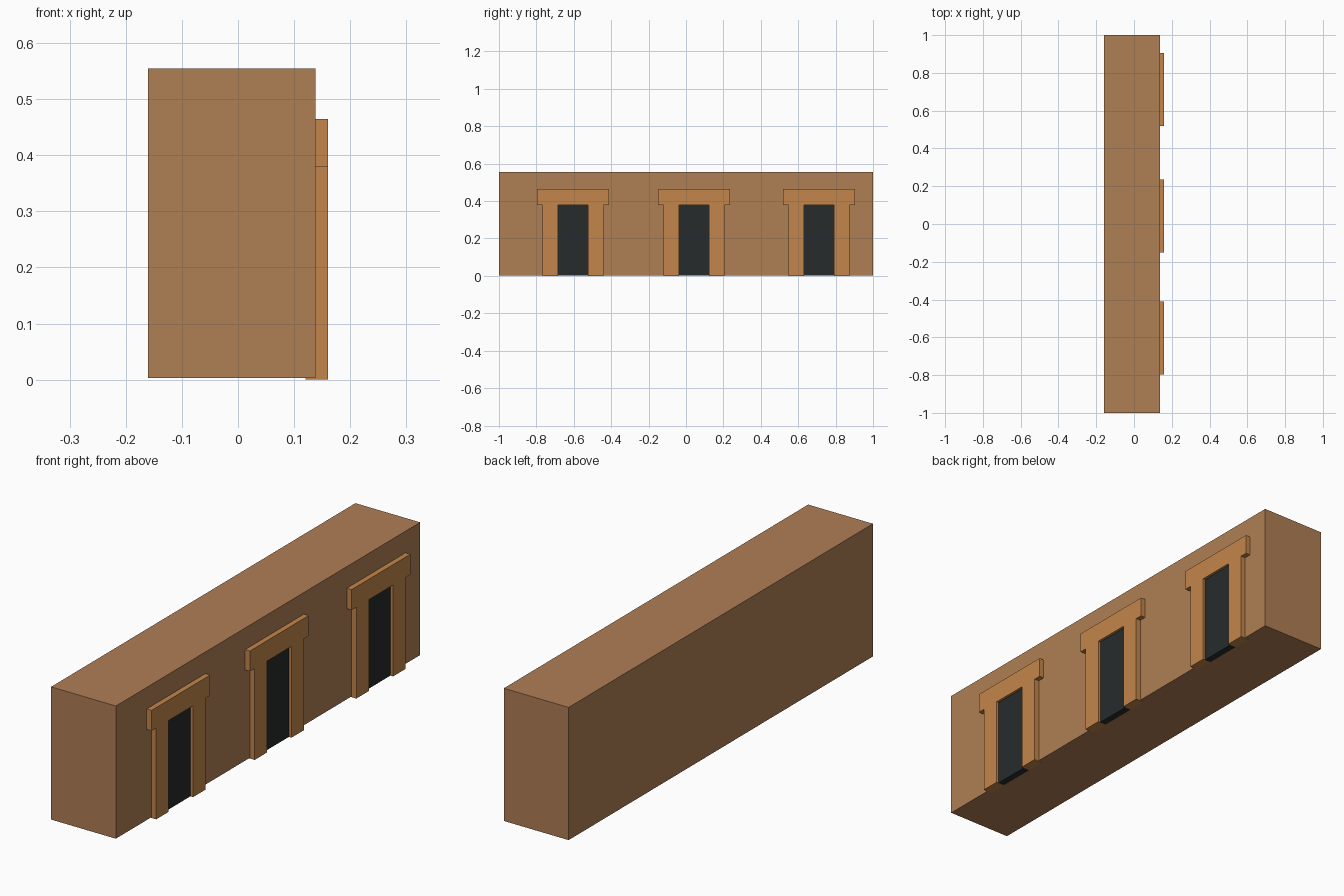
import bpy, bmesh

if "Cube" in bpy.data.objects:
    bpy.data.objects.remove(bpy.data.objects["Cube"])


def material(name, color):
    m = bpy.data.materials.new(name)
    m.diffuse_color = color
    m.use_nodes = True
    m.node_tree.nodes["Principled BSDF"].inputs["Base Color"].default_value = m.diffuse_color
    return m


def extrude_profile(name, outline, x0, x1, mat):
    """Extrude a closed (y, z) outline from x0 to x1."""
    bm = bmesh.new()
    face = bm.faces.new([bm.verts.new((x0, y, z)) for y, z in outline])
    ext = bmesh.ops.extrude_face_region(bm, geom=[face])
    verts = [v for v in ext["geom"] if isinstance(v, bmesh.types.BMVert)]
    bmesh.ops.translate(bm, verts=verts, vec=(x1 - x0, 0, 0))
    bmesh.ops.recalc_face_normals(bm, faces=bm.faces)
    mesh = bpy.data.meshes.new(name)
    bm.to_mesh(mesh)
    bm.free()
    mesh.materials.append(mat)
    obj = bpy.data.objects.new(name, mesh)
    bpy.context.collection.objects.link(obj)
    return obj


wall_mat = material("wall_clay", (0.43, 0.21, 0.09, 1))
frame_mat = material("frame_sandstone", (0.55, 0.24, 0.07, 1))
door_mat = material("door_dark", (0.02, 0.024, 0.025, 1))

# Long block wall
extrude_profile("wall", [(-1, 0.003), (1, 0.003), (1, 0.555), (-1, 0.555)],
                -0.16, 0.138, wall_mat)

# Door surround: two jambs under a wider lintel, mirrored about the door axis
half = [(0.08, 0.38), (0.08, 0), (0.162, 0), (0.162, 0.38),
        (0.193, 0.38), (0.193, 0.465)]
surround = half + [(-y, z) for y, z in reversed(half)]
panel = [(-0.08, 0.001), (0.08, 0.001), (0.08, 0.38), (-0.08, 0.38)]

for i, y in enumerate((-0.604, 0.043, 0.711), 1):
    frame = extrude_profile(f"door_frame_{i}", surround, 0.12, 0.16, frame_mat)
    door = extrude_profile(f"door_panel_{i}", panel, 0.12, 0.149, door_mat)
    frame.location.y = door.location.y = y
